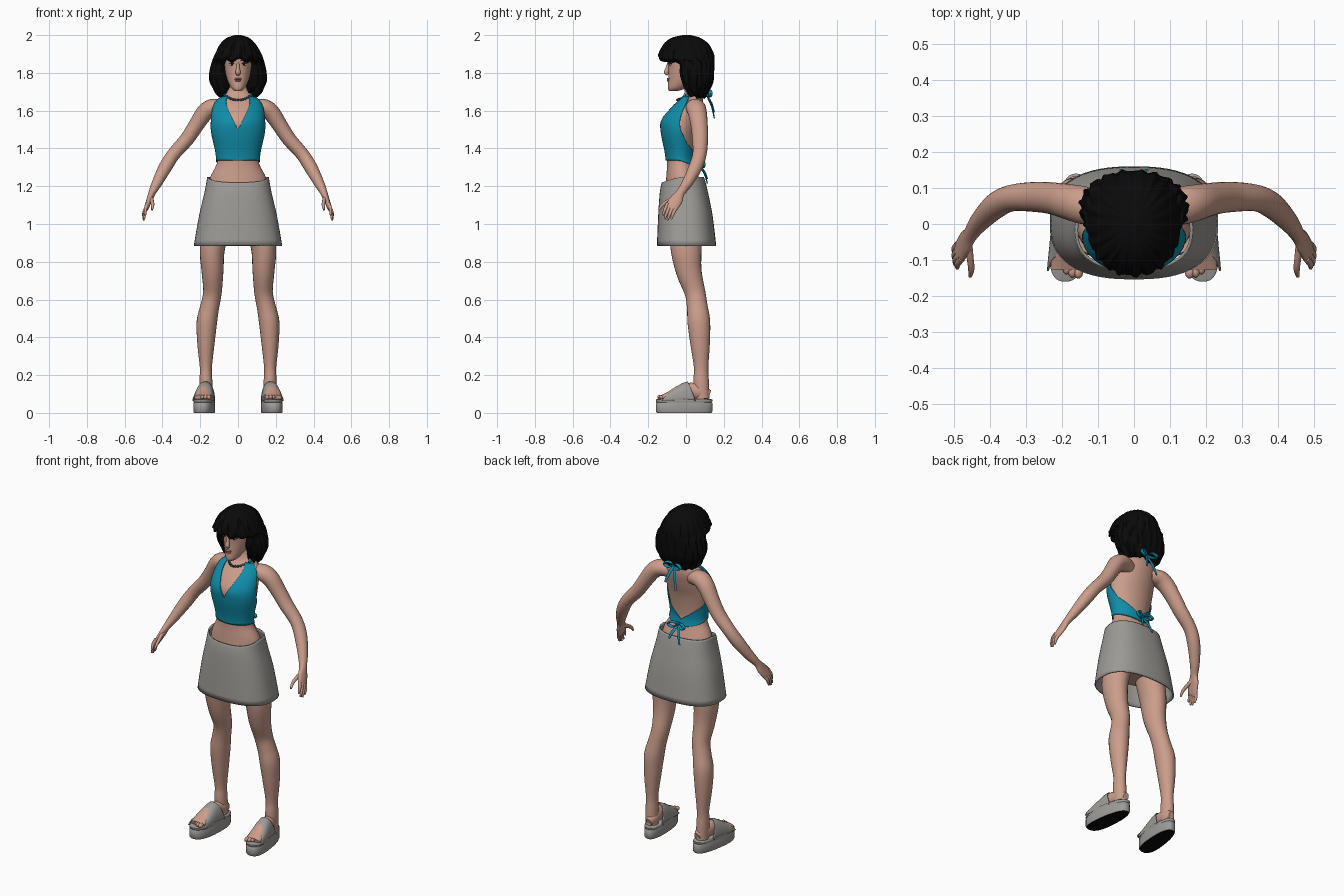
import bpy, bmesh
from math import sin, cos, pi, exp, radians
from mathutils import Vector

cube = bpy.data.objects.get("Cube")
if cube:
    bpy.data.objects.remove(cube, do_unlink=True)


def material(name, r, g, b):
    m = bpy.data.materials.new(name)
    m.use_nodes = True
    m.diffuse_color = (r, g, b, 1)
    node = m.node_tree.nodes["Principled BSDF"]
    node.inputs["Base Color"].default_value = (r, g, b, 1)
    node.inputs["Roughness"].default_value = 0.8
    return m


SKIN = material("skin", 0.6, 0.34, 0.26)
TEAL = material("teal cloth", 0.005, 0.27, 0.4)
GREY = material("grey cloth", 0.34, 0.33, 0.31)
BLACK = material("black", 0.003, 0.003, 0.003)
LIPS = material("lips", 0.42, 0.17, 0.14)
WHITE = material("eye white", 0.6, 0.58, 0.55)
BEAD = material("bead", 0.03, 0.06, 0.08)


def finish(name, bm, mats, mirror=False, solid=0):
    bmesh.ops.recalc_face_normals(bm, faces=bm.faces)
    me = bpy.data.meshes.new(name)
    bm.to_mesh(me)
    bm.free()
    for m in mats:
        me.materials.append(m)
    me.shade_smooth()
    me.set_sharp_from_angle(angle=radians(50))
    ob = bpy.data.objects.new(name, me)
    bpy.context.collection.objects.link(ob)
    if solid:
        mod = ob.modifiers.new("thickness", "SOLIDIFY")
        mod.thickness = solid
    if mirror:
        ob.modifiers.new("other_side", "MIRROR")
    return ob


def skin_rings(name, rings, mat, cap=True, closed=True, **kw):
    """Bridge a list of point rings into one surface."""
    bm = bmesh.new()
    vs = [[bm.verts.new(p) for p in ring] for ring in rings]
    n = len(vs[0])
    for a, b in zip(vs, vs[1:]):
        for i in range(n if closed else n - 1):
            j = (i + 1) % n
            bm.faces.new((a[i], a[j], b[j], b[i]))
    if cap:
        bm.faces.new(vs[0])
        bm.faces.new(vs[-1])
    return finish(name, bm, [mat], **kw)


def smooth_rows(rows, steps=4):
    """Catmull-Rom resampling of number rows."""
    out = []
    for i in range(len(rows) - 1):
        p0, p1, p2, p3 = (rows[max(0, min(len(rows) - 1, i + k))] for k in (-1, 0, 1, 2))
        for s in range(steps):
            t = s / steps
            out.append([b + t * (c - a + t * (2*a - 5*b + 4*c - d + t * (3*(b - c) + d - a))) / 2
                        for a, b, c, d in zip(p0, p1, p2, p3)])
    return out + [list(rows[-1])]


def power(v, p):
    return (1 if v > 0 else -1) * abs(v) ** (2 / p)


def loft(name, rows, mat, ref=None, n=24, p=2, deform=None, steps=4, **kw):
    """Rows are x, y, z, half width, half depth; without ref the rings lie flat."""
    rows = smooth_rows(rows, steps)
    rings = []
    for i, r in enumerate(rows):
        c, u, v = Vector(r[:3]), Vector((1, 0, 0)), Vector((0, 1, 0))
        if ref:
            t = Vector(rows[min(i + 1, len(rows) - 1)][:3]) - Vector(rows[max(i - 1, 0)][:3])
            t.normalize()
            v = Vector(ref)
            v = (v - t * v.dot(t)).normalized()
            u = v.cross(t)
        ring = []
        for k in range(n):
            a = 2 * pi * k / n
            q = c + u * r[3] * power(sin(a), p) - v * r[4] * power(cos(a), p)
            ring.append(deform(q, a) if deform else q)
        rings.append(ring)
    return skin_rings(name, rings, mat, **kw)


def stack(*rows):
    """Turn height, half width, front y, back y into loft rows."""
    return [(0, (f + b) / 2, z, w, (b - f) / 2) for z, w, f, b in rows]


def ball(name, loc, size, mat, mirror=False):
    bm = bmesh.new()
    bmesh.ops.create_uvsphere(bm, u_segments=14, v_segments=10, radius=1)
    for v in bm.verts:
        v.co = Vector(loc) + Vector([a * b for a, b in zip(v.co, size)])
    return finish(name, bm, [mat], mirror)


Y, Z = (0, 1, 0), (0, 0, 1)

# Torso and neck
BODY = stack((0.98, .16, -.1, .11), (1.15, .16, -.11, .095), (1.24, .15, -.105, .07),
             (1.32, .112, -.1, .045), (1.38, .112, -.105, .042), (1.48, .134, -.125, .055),
             (1.55, .136, -.125, .075), (1.62, .128, -.075, .09), (1.66, .105, -.035, .09),
             (1.69, .068, -.01, .085), (1.74, .043, -.002, .078), (1.8, .042, -.01, .07))
loft("torso", BODY, SKIN, n=40)

# Halter top: a wrap around the torso between a bottom and a top edge
BODY_FINE = smooth_rows(BODY)


def body_at(z):
    for a, b in zip(BODY_FINE, BODY_FINE[1:]):
        if a[2] <= z <= b[2]:
            t = (z - a[2]) / (b[2] - a[2])
            return [i + t * (j - i) for i, j in zip(a, b)]


TOP_EDGE = [(0, 1.5), (38, 1.68), (75, 1.675), (83, 1.58), (93, 1.5), (115, 1.43), (180, 1.34)]


def top_edge(deg):
    for (a, za), (b, zb) in zip(TOP_EDGE, TOP_EDGE[1:]):
        if a <= deg <= b:
            return za + (zb - za) * (deg - a) / (b - a)


wrap = []
for row in range(25):
    ring = []
    for k in range(180):
        deg = k * 2
        side = min(deg, 360 - deg)
        low = 1.335 - .04 * max(0, side - 90) / 90
        z = low + (top_edge(side) - low) * row / 24
        _, yc, _, w, d = body_at(z)
        a = radians(deg)
        ring.append((sin(a) * (w + .008), yc - cos(a) * (d + .008), z))
    wrap.append(ring)
skin_rings("halter_top", wrap, TEAL, cap=False, solid=.005)

# Neck strap, back ties and bows
loft("neck_straps", [(.072, .0, 1.675, .005, .014), (.07, .05, 1.695, .005, .01),
                     (.04, .088, 1.7, .005, .008), (0, .1, 1.695, .005, .008)],
     TEAL, Z, n=10, mirror=True)
for label, y, z, drop in (("neck", .105, 1.69, .13), ("back", .068, 1.315, .1)):
    ball(label + "_knot", (0, y, z), (.014, .011, .013), TEAL)
    loft(label + "_bow_loops", [(0, y, z, .004, .006), (.03, y + .02, z + .016, .006, .01),
                                (.055, y + .025, z, .006, .01), (.03, y + .02, z - .014, .006, .01),
                                (0, y, z, .004, .006)], TEAL, Y, n=8, mirror=True)
    for side, length in ((-1, 1), (1, .75)):
        loft(label + "_tail", [(0, y, z, .008, .004), (side * .02, y + .03, z - drop * length / 2, .009, .004),
                               (side * .035, y + .045, z - drop * length, .006, .003)], TEAL, Y, n=8)

# Skirt with a dipped waistline
def waistline(q, a):
    q.z += max(0, (q.z - 1.15) / .09) * (.01 - .03 * max(0, cos(a)))
    return q


loft("skirt", stack((.885, .234, -.154, .16), (1.05, .205, -.147, .14), (1.18, .174, -.138, .113),
                    (1.24, .163, -.128, .095)),
     GREY, n=56, p=2.5, deform=waistline, cap=False, solid=.008)

# Arms with palms
loft("arms", [(.07, .04, 1.61, .04, .04), (.13, .05, 1.617, .046, .052), (.175, .06, 1.59, .046, .05),
              (.22, .07, 1.525, .041, .045), (.27, .075, 1.45, .038, .042),
              (.34, .072, 1.37, .035, .037), (.385, .05, 1.3, .035, .036),
              (.43, .005, 1.215, .027, .028), (.455, -.03, 1.165, .019, .023),
              (.468, -.05, 1.13, .016, .034), (.485, -.08, 1.085, .012, .034),
              (.49, -.09, 1.07, .006, .028)], SKIN, Y, mirror=True)

# Fingers and thumbs
across = Vector((.2, .8, -.55))
for i, length in enumerate((.85, 1, .95, .75)):
    base = Vector((.484, -.076, 1.095)) + across * (.017 * i - .026)
    path = [base, base + Vector((.013, -.016, -.035)) * length, base + Vector((.014, -.03, -.075)) * length]
    loft("fingers", [(*q, r, r) for q, r in zip(path, (.0095, .009, .005))],
         SKIN, Y, n=10, mirror=True)
loft("thumbs", [(.462, -.04, 1.145, .012, .014), (.455, -.095, 1.12, .01, .011),
                (.452, -.125, 1.1, .009, .009), (.455, -.145, 1.075, .005, .005)],
     SKIN, Z, n=10, mirror=True)

# Legs
loft("legs", [(.1, 0, 1.05, .075, .09), (.135, 0, .88, .067, .083), (.135, .015, .75, .058, .068),
              (.135, .047, .64, .049, .055), (.15, .06, .56, .05, .055), (.165, .068, .48, .054, .06),
              (.17, .075, .36, .045, .051), (.17, .08, .24, .032, .038),
              (.17, .08, .17, .034, .041), (.168, .085, .075, .034, .04)], SKIN, Y, mirror=True)


# Feet and platform sandals, splayed slightly outwards
def splay(q, a=0):
    return Vector((q[0] + .175 - .1 * q[1], q[1], q[2]))


loft("feet", [(0, .125, .095, .018, .025), (0, .09, .105, .035, .038), (0, .03, .115, .037, .045),
              (0, -.03, .105, .041, .042), (0, -.08, .092, .046, .026), (0, -.125, .082, .044, .014)],
     SKIN, Z, deform=splay, mirror=True)
for i in range(5):
    ball("toes", splay((-.034 + .017 * i, -.134 + .003 * i * i, .083)),
         (.013 - .001 * i, .018, .013 - .001 * i), SKIN, mirror=True)

bm = bmesh.new()
outline = []
for k in range(48):
    a = 2 * pi * k / 48
    y = .15 * power(cos(a), 2.4) - .01
    outline.append(splay((power(sin(a), 2.6) * (.053 - .045 * y), y, 0)))
levels = [(0, .96), (.008, 1), (.052, 1), (.056, .97), (.06, 1), (.07, 1), (.073, .96)]
mid = Vector(splay((0, -.01, 0)))
loops = [[bm.verts.new(mid + (q - mid) * s + Vector((0, 0, z))) for q in outline] for z, s in levels]
for lo, hi in zip(loops, loops[1:]):
    for i in range(48):
        j = (i + 1) % 48
        bm.faces.new((lo[i], lo[j], hi[j], hi[i]))
bm.faces.new(loops[0]).material_index = 1
bm.faces.new(loops[-1])
finish("sandal_soles", bm, [GREY, BLACK], mirror=True)

arches = []
for y, w, top in smooth_rows([(-.085, .054, .112), (-.05, .054, .138), (-.02, .052, .157), (.01, .049, .166)]):
    arch = []
    for k in range(21):
        a = pi * k / 20
        lean = (1 - sin(a)) * (y + .035) * .9
        arch.append(splay((w * power(cos(a), 2.5), y + lean, .062 + (top - .062) * power(sin(a), 2.3))))
    arches.append(arch)
skin_rings("sandal_straps", arches, GREY, cap=False, closed=False, mirror=True, solid=.006)

# Head and face
loft("head", stack((1.705, .018, -.09, -.04), (1.72, .036, -.096, .0), (1.76, .056, -.094, .05),
                   (1.82, .07, -.093, .08), (1.88, .073, -.098, .09), (1.94, .06, -.08, .08),
                   (1.97, .03, -.04, .05)), SKIN, n=32)
loft("nose", [(0, -.088, 1.86, .007, .008), (0, -.096, 1.825, .009, .012),
              (0, -.104, 1.803, .014, .013), (0, -.096, 1.79, .01, .006)], SKIN, Y, n=14)
ball("eyes", (.031, -.081, 1.845), (.014, .007, .007), WHITE, True)
ball("irises", (.031, -.086, 1.845), (.006, .004, .006), BLACK, True)
loft("lashes", [(.015, -.09, 1.846, .002, .002), (.031, -.089, 1.853, .003, .003),
                (.048, -.076, 1.848, .002, .002)], BLACK, Y, n=8, mirror=True)
loft("brows", [(.014, -.094, 1.864, .002, .003), (.034, -.088, 1.87, .003, .003),
               (.054, -.071, 1.864, .002, .002)], BLACK, Y, n=8, mirror=True)
for part, z, w in (("upper_lip", 1.768, .02), ("lower_lip", 1.759, .017)):
    ball(part, (0, -.093, z), (w, .009, .006), LIPS)


# Hair: ridged bob with a fringe, hollowed in front of the neck
def strands(q, a):
    ridge = 1 + .025 * sin(21 * a + 14 * q.z) + .015 * sin(34 * a - 20 * q.z)
    x, y, z = q.x * ridge, .02 + (q.y - .02) * ridge, q.z
    front = max(0, cos(a))
    if z < 1.85:
        y += .1 * exp(-(x / .06) ** 2) * (front > 0)
    if z < 1.72:
        z += .012 * sin(11 * a)
    elif 1.855 < z < 1.885:
        z += .01 * sin(13 * a + 1) * front
    return Vector((x, y, z))


loft("hair", stack((2.0, .015, -.015, .025), (1.985, .058, -.075, .075), (1.95, .094, -.118, .12),
                   (1.9, .12, -.142, .145), (1.872, .13, -.135, .148), (1.857, .135, -.068, .148),
                   (1.8, .149, -.06, .146), (1.75, .146, -.045, .14), (1.7, .118, -.03, .12),
                   (1.675, .09, 0, .1)), BLACK, n=128, p=2.2, deform=strands)

# Bead necklace
for k in range(28):
    a = 2 * pi * k / 28
    ball("necklace_bead", (.062 * sin(a), .03 - .075 * cos(a), 1.685 - .028 * cos(a)),
         (.007, .007, .007), BEAD)
